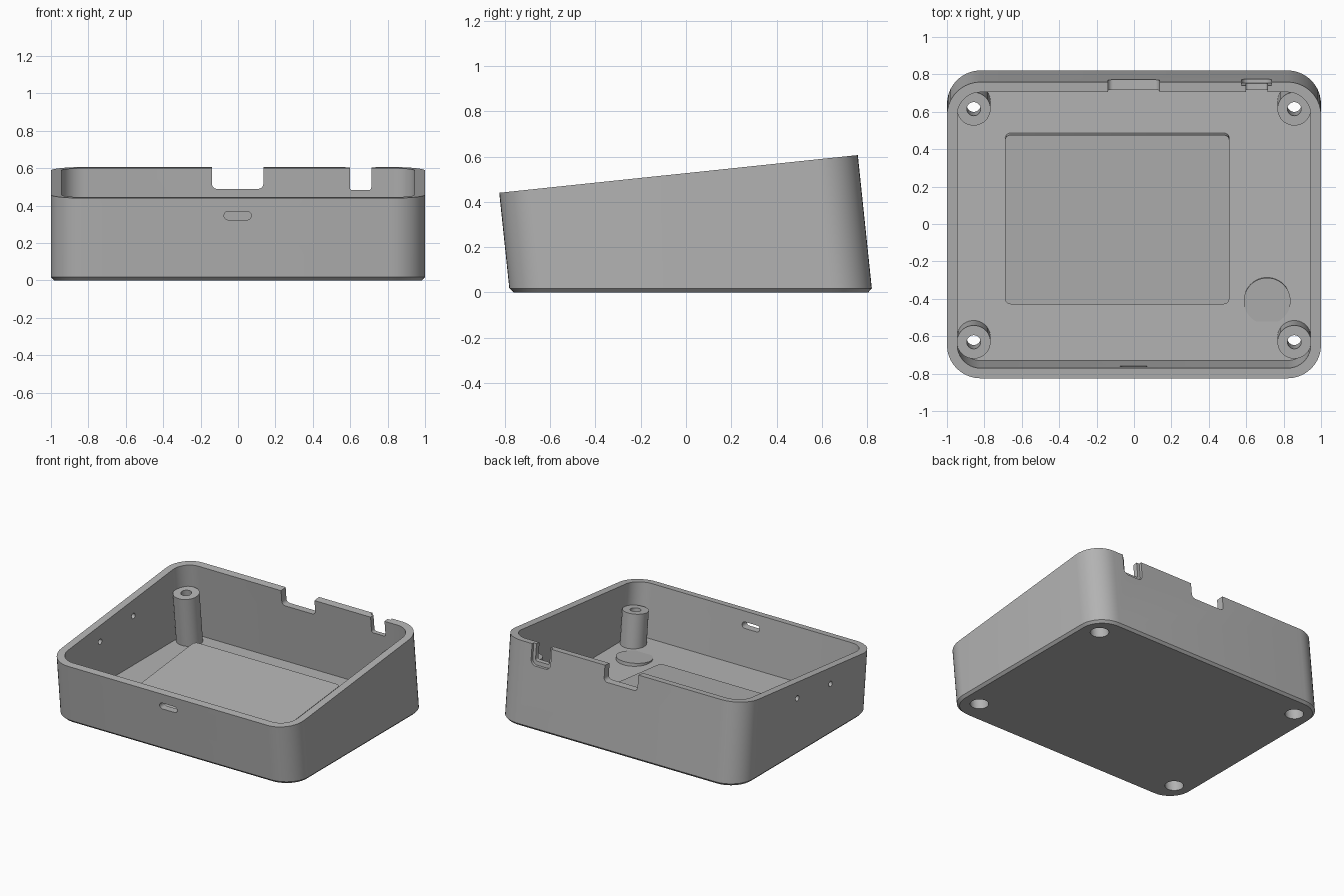
import bpy, bmesh, math

if "Cube" in bpy.data.objects:
    bpy.data.objects.remove(bpy.data.objects["Cube"], do_unlink=True)

TILT = math.tan(math.radians(6))   # lean of the walls and slope of the rim
FLOOR = 0.055                      # inside floor height
WALL = 0.055
RIM = 0.44 + 0.825 * TILT          # rim plane offset
POST_TOP = RIM - 0.165
PAD_TOP = FLOOR + 0.52 * TILT

grey = bpy.data.materials.new("plain grey")
grey.use_nodes = True
colour = (0.45, 0.45, 0.45, 1)
grey.diffuse_color = colour
grey.node_tree.nodes["Principled BSDF"].inputs["Base Color"].default_value = colour


def rounded_rect(cx, cy, w, h, r, steps=10):
    """Outline of a rounded rectangle, or a circle when r is half its size."""
    points = []
    for corner, (sx, sy) in enumerate([(1, 1), (-1, 1), (-1, -1), (1, -1)]):
        for i in range(steps + 1):
            a = math.pi / 2 * (corner + i / steps)
            points.append((cx + sx * (w / 2 - r) + r * math.cos(a),
                           cy + sy * (h / 2 - r) + r * math.sin(a)))
    return points


def circle(cx, cy, r, n=40):
    return [(cx + r * math.cos(math.tau * i / n), cy + r * math.sin(math.tau * i / n))
            for i in range(n)]


def level(outline, z):
    """Ring at a constant height, moved along the leaning axis."""
    return [(x, y - z * TILT, z) for x, y in outline]


def sloped(outline, offset):
    """Ring on a plane parallel to the sloping rim."""
    ring = []
    for x, y in outline:
        z = (offset + y * TILT) / (1 + TILT * TILT)
        ring.append((x, y - z * TILT, z))
    return ring


def loft(name, rings):
    """Closed solid through a series of rings."""
    bm = bmesh.new()
    loops = [[bm.verts.new(p) for p in ring] for ring in rings]
    n = len(loops[0])
    for a, b in zip(loops, loops[1:]):
        for i in range(n):
            j = (i + 1) % n
            bm.faces.new((a[i], a[j], b[j], b[i]))
    bm.faces.new(loops[0])
    bm.faces.new(loops[-1])
    bmesh.ops.recalc_face_normals(bm, faces=bm.faces)
    mesh = bpy.data.meshes.new(name)
    bm.to_mesh(mesh)
    bm.free()
    mesh.materials.append(grey)
    obj = bpy.data.objects.new(name, mesh)
    bpy.context.collection.objects.link(obj)
    return obj


def cutter_y(outline, y0, y1):
    return loft("cutter", [[(x, y, z) for x, z in outline] for y in (y0, y1)])


def cutter_x(outline, x0, x1):
    return loft("cutter", [[(x, y, z) for y, z in outline] for x in (x0, x1)])


def cut(obj, cutters):
    for c in cutters:
        c.hide_render = True
        mod = obj.modifiers.new("cut", 'BOOLEAN')
        mod.operation = 'DIFFERENCE'
        mod.solver = 'EXACT'
        mod.object = c
    graph = bpy.context.evaluated_depsgraph_get()
    mesh = bpy.data.meshes.new_from_object(obj.evaluated_get(graph))
    obj.modifiers.clear()
    obj.data = mesh


# Open case with leaning walls and a chamfered base
cy, depth = 0.022, 1.602
outer = rounded_rect(0, cy, 2, depth, 0.18)
inner = rounded_rect(0, cy, 2 - 2 * WALL, depth - 2 * WALL, 0.18 - WALL)
base = rounded_rect(0, cy, 1.965, depth - 0.035, 0.1625)
case = loft("case", [level(base, 0), level(outer, 0.018), sloped(outer, RIM),
                     sloped(inner, RIM), level(inner, FLOOR)])

# Corner screw posts, each with a bore and a wider screw-head bore from below
bores, posts = [], []
for side, x in (("right", -0.857), ("left", 0.857)):
    for end, y in (("front", -0.6), ("back", 0.66)):
        body = circle(x, y, 0.09)
        posts.append(loft(f"{end}_{side}_post", [level(body, 0.03), sloped(body, POST_TOP)]))
        bore, head = circle(x, y, 0.037), circle(x, y, 0.063)
        bores.append([loft("cutter", [level(head, -0.1), sloped(head, POST_TOP - 0.2),
                                      sloped(bore, POST_TOP - 0.2), sloped(bore, POST_TOP + 0.1)])])
for post, bore in zip(posts, bores):
    cut(post, bore)

# Openings in the case walls
openings = [
    cutter_y(rounded_rect(-0.002, 0.64, 0.275, 0.3, 0.028), 0.6, 1),        # wide rear notch
    cutter_y(rounded_rect(0.655, 0.633, 0.115, 0.3, 0.015), 0.6, 1),        # narrow rear notch
    loft("cutter", [[(x, y - z * TILT, z) for x, z in rounded_rect(0.655, 0.605, 0.16, 0.3, 0.04)]
                    for y in (0.803, 1)]),                                  # plug recess
    cutter_y(rounded_rect(-0.002, 0.347, 0.145, 0.046, 0.0229), -1, -0.65), # front slot
    cutter_x(circle(0.12, 0.42, 0.02, 20), -1.1, -0.9),                     # side holes
    cutter_x(circle(-0.27, 0.378, 0.02, 20), -1.1, -0.9),
]
cut(case, openings + [c for group in bores for c in group])
for c in openings + [c for group in bores for c in group]:
    bpy.data.objects.remove(c, do_unlink=True)

# Sloping pads rising from the floor
panel = rounded_rect(-0.09, 0.035, 1.2, 0.915, 0.03, 5)
disc = circle(0.712, -0.405, 0.125, 48)
pads = [loft("floor_panel", [level(panel, 0.03), sloped(panel, PAD_TOP)]),
        loft("floor_disc", [level(disc, 0.03), sloped(disc, PAD_TOP)])]

# Smooth the round surfaces, keep edges sharp
for obj in [case] + posts + pads:
    bpy.ops.object.select_all(action='DESELECT')
    obj.select_set(True)
    bpy.context.view_layer.objects.active = obj
    bpy.ops.object.shade_smooth_by_angle(angle=math.radians(30))
